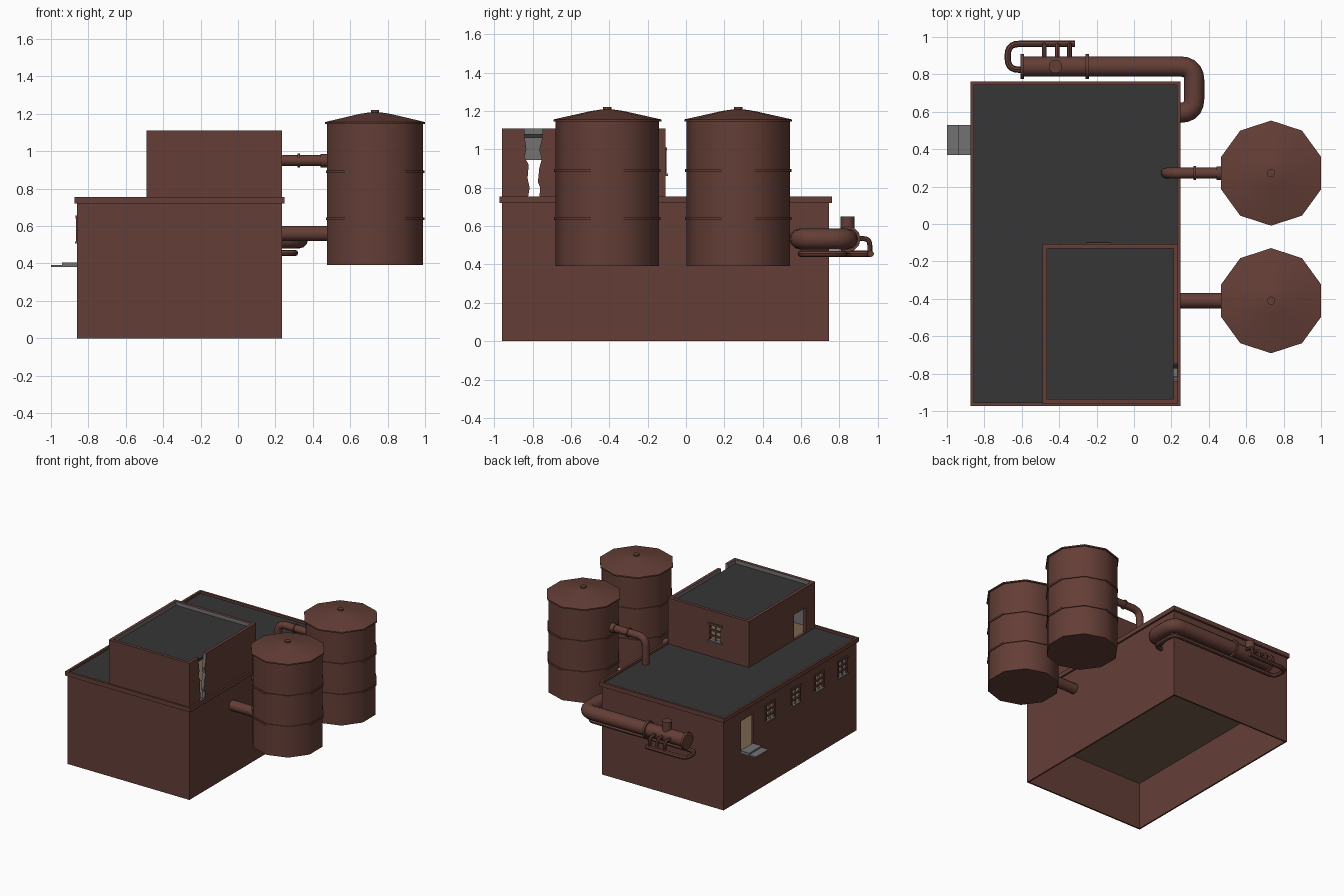
import bpy, bmesh, math
from mathutils import Vector

if "Cube" in bpy.data.objects:
    bpy.data.objects.remove(bpy.data.objects["Cube"])


def mat(name, r, g, b):
    m = bpy.data.materials.new(name)
    m.diffuse_color = (r, g, b, 1)
    m.use_nodes = True
    m.node_tree.nodes["Principled BSDF"].inputs["Base Color"].default_value = m.diffuse_color
    return m


BROWN = mat("rust brown", .127, .048, .037)
ROOF = mat("roof charcoal", .037, .037, .037)
GREY = mat("concrete grey", .17, .17, .17)
TAN = mat("floor tan", .188, .127, .076)


def add(name, bm, *mats):
    bmesh.ops.recalc_face_normals(bm, faces=bm.faces)
    me = bpy.data.meshes.new(name)
    bm.to_mesh(me)
    bm.free()
    for m in mats:
        me.materials.append(m)
    ob = bpy.data.objects.new(name, me)
    bpy.context.collection.objects.link(ob)
    return ob


def activate(ob):
    bpy.ops.object.select_all(action='DESELECT')
    ob.select_set(True)
    bpy.context.view_layer.objects.active = ob


def smooth(ob, deg=40):
    activate(ob)
    bpy.ops.object.shade_smooth_by_angle(angle=math.radians(deg))


def box(name, x0, x1, y0, y1, z0, z1, m):
    bm = bmesh.new()
    bmesh.ops.create_cube(bm, size=1)
    for v in bm.verts:
        v.co = ((x0 + x1) / 2 + v.co.x * (x1 - x0), (y0 + y1) / 2 + v.co.y * (y1 - y0),
                (z0 + z1) / 2 + v.co.z * (z1 - z0))
    return add(name, bm, m)


def ring(name, x0, x1, y0, y1, z0, z1, t, inner=None):
    """Rectangular wall ring of thickness t, its inside faces may differ in colour."""
    bm = bmesh.new()

    def loop(d, z):
        return [bm.verts.new(p) for p in ((x0 + d, y0 + d, z), (x1 - d, y0 + d, z),
                                          (x1 - d, y1 - d, z), (x0 + d, y1 - d, z))]
    loops = [loop(0, z0), loop(0, z1), loop(t, z1), loop(t, z0)]
    for i in range(4):
        a, b = loops[i], loops[(i + 1) % 4]
        for k in range(4):
            f = bm.faces.new((a[k], a[(k + 1) % 4], b[(k + 1) % 4], b[k]))
            f.material_index = 1 if inner and i == 2 else 0
    return add(name, bm, BROWN, inner or BROWN)


def cut(ob, cutter):
    cutter.hide_render = True
    activate(ob)
    mod = ob.modifiers.new("cut", 'BOOLEAN')
    mod.operation, mod.solver, mod.object = 'DIFFERENCE', 'EXACT', cutter
    bpy.ops.object.modifier_apply(modifier=mod.name)
    bpy.data.objects.remove(cutter)


def lathe(name, cx, cy, profile, n, m):
    """Revolved (r, z) profile with n sides, a corner pointing along y."""
    bm = bmesh.new()
    rows = [[bm.verts.new((cx + r * math.sin(math.tau * k / n), cy + r * math.cos(math.tau * k / n), z))
             for k in range(n)] for r, z in profile]
    for a, b in zip(rows, rows[1:]):
        for k in range(n):
            bm.faces.new((a[k], a[(k + 1) % n], b[(k + 1) % n], b[k]))
    bm.faces.new(rows[0])
    bm.faces.new(rows[-1])
    ob = add(name, bm, m)
    smooth(ob)
    return ob


def pipe(name, pts, r, bend=0.0, res=4):
    """Round pipe along a path with rounded corners."""
    pts = [Vector(p) for p in pts]
    path = [pts[0]]
    for a, p, b in zip(pts, pts[1:], pts[2:]):
        s, e = p + (a - p).normalized() * bend, p + (b - p).normalized() * bend
        for i in range(6):
            t = i / 5
            path.append(s * (1 - t) ** 2 + p * 2 * t * (1 - t) + e * t * t)
    path.append(pts[-1])
    cu = bpy.data.curves.new(name, 'CURVE')
    cu.dimensions, cu.bevel_depth, cu.bevel_resolution, cu.use_fill_caps = '3D', r, res, True
    sp = cu.splines.new('POLY')
    sp.points.add(len(path) - 1)
    for q, p in zip(sp.points, path):
        q.co = (*p, 1)
    cu.materials.append(BROWN)
    ob = bpy.data.objects.new(name, cu)
    bpy.context.collection.objects.link(ob)
    activate(ob)
    bpy.ops.object.convert(target='MESH')
    smooth(bpy.context.object)


# Main building: open-bottomed base, hollow storey, trim, floor and roof
X0, X1, Y0, Y1 = -.86, .235, -.96, .745
ring("base_walls", X0, X1, Y0, Y1, 0, .395, .012)
main = ring("main_walls", X0, X1, Y0, Y1, .395, .72, .012, GREY)
ring("roof_trim", X0 - .014, X1 + .014, Y0 - .012, Y1 + .016, .72, .755, .018)
box("main_floor", X0 + .01, X1 - .01, Y0 + .01, Y1 - .01, .385, .397, TAN)
box("main_roof", X0 + .002, X1 - .002, Y0 + .002, Y1 - .002, .715, .737, ROOF)

# Upper building
UX, UY = -.49, -.107
upper = ring("upper_walls", UX, X1, Y0, UY, .73, 1.11, .025, GREY)
box("upper_floor", UX + .02, X1 - .02, Y0 + .02, UY - .02, .735, .742, TAN)
box("upper_roof", UX + .02, X1 - .024, Y0 + .02, UY - .02, 1.06, 1.08, ROOF)

# Doorways and the jagged breach in the upper right wall
cut(main, box("cutter", X0 - .05, X0 + .05, .37, .52, .397, .64, TAN))
cut(upper, box("cutter", UX - .05, UX + .05, -.84, -.69, .742, .945, TAN))
breach = [(-.825, .742), (-.765, .742), (-.76, .80), (-.772, .83), (-.765, .9), (-.752, .95), (-.765, 1.0),
          (-.75, 1.06), (-.745, 1.15), (-.845, 1.15), (-.84, 1.06), (-.832, 1.0), (-.842, .96),
          (-.82, .92), (-.826, .85), (-.815, .8)]
bm = bmesh.new()
face = bm.faces.new([bm.verts.new((X1 - .06, y, z)) for y, z in breach])
ext = bmesh.ops.extrude_face_region(bm, geom=[face])
for v in ext['geom']:
    if isinstance(v, bmesh.types.BMVert):
        v.co.x += .12
cut(upper, add("cutter", bm, GREY))

# Entrance platform
box("platform_lower", -1.0, X0, .37, .53, .38, .391, GREY)
box("platform_upper", -.94, X0, .37, .53, .391, .404, GREY)


# Windows: opening, frame, bars and sill
def window(wall, name, c, z, along_y):
    def part(n, a0, a1, d0, d1, z0, z1, m):
        if along_y:
            return box(n, X0 - d1, X0 - d0, c + a0, c + a1, z + z0, z + z1, m)
        return box(n, c + a0, c + a1, UY + d0, UY + d1, z + z0, z + z1, m)
    cut(wall, part("cutter", -.055, .055, -.05, .05, -.065, .065, GREY))
    for s in (-1, 1):
        part(name + "_jamb", s * .055 - .006, s * .055 + .006, -.01, .006, -.065, .065, BROWN)
    part(name + "_lintel", -.064, .064, -.01, .009, .06, .076, BROWN)
    part(name + "_sill", -.064, .064, -.01, .012, -.073, -.062, GREY)
    part(name + "_mullion", -.004, .004, -.01, .002, -.065, .065, GREY)
    for h in (-.025, .02):
        part(name + "_bar", -.055, .055, -.01, .006, h - .006, h + .006, BROWN)


for i, y in enumerate((.15, -.18, -.48, -.78)):
    window(main, f"side_window_{i + 1}", y, .58, True)
window(upper, "upper_window", -.19, .935, False)

# Storage tanks: ten-sided with two hoops, lipped cone roof and a cap
for name, ty in (("front_tank", -.41), ("rear_tank", .272)):
    tx = .733
    lathe(name, tx, ty, [(.27, .393), (.27, 1.15)], 10, BROWN)
    lathe(name + "_roof", tx, ty, [(.281, 1.146), (.281, 1.156), (.085, 1.2), (.03, 1.208)], 10, BROWN)
    lathe(name + "_cap", tx, ty, [(.022, 1.2), (.022, 1.22)], 12, BROWN)
    for z in (.64, .89):
        lathe(name + "_hoop", tx, ty, [(.277, z - .007), (.277, z + .007)], 10, BROWN)

# Tank pipes
pipe("front_tank_pipe", [(.22, -.41, .56), (.5, -.41, .56)], .041)
pipe("rear_tank_pipe", [(.5, .272, .95), (.172, .272, .95), (.172, .272, .73)], .029, .07)
pipe("rear_pipe_flange", [(.319, .272, .95), (.331, .272, .95)], .037)
pipe("rear_pipe_sleeve", [(.44, .272, .95), (.49, .272, .95)], .036)

# Large duct around the rear corner with flanges and a stub
DY, DZ = .842, .533
pipe("duct", [(.22, .595, DZ), (.322, .595, DZ), (.322, DY, DZ), (-.6, DY, DZ)], .054, .075)
for x in (-.597, -.25):
    pipe("duct_flange", [(x - .009, DY, DZ), (x + .009, DY, DZ)], .068)
pipe("duct_stub", [(-.42, DY, DZ), (-.42, DY, .65)], .036)

# Thin line under the duct, looping back alongside, with three feeders
pipe("thin_line", [(.22, .6, .456), (.305, .6, .456), (.305, .825, .456), (-.675, .825, .456),
                   (-.675, .963, .456), (-.315, .963, .456)], .017, .06, 2)
for x in (-.48, -.41, -.345):
    pipe("feeder", [(x, DY, .535), (x, .958, .535), (x, .958, .456)], .013, .035, 2)
